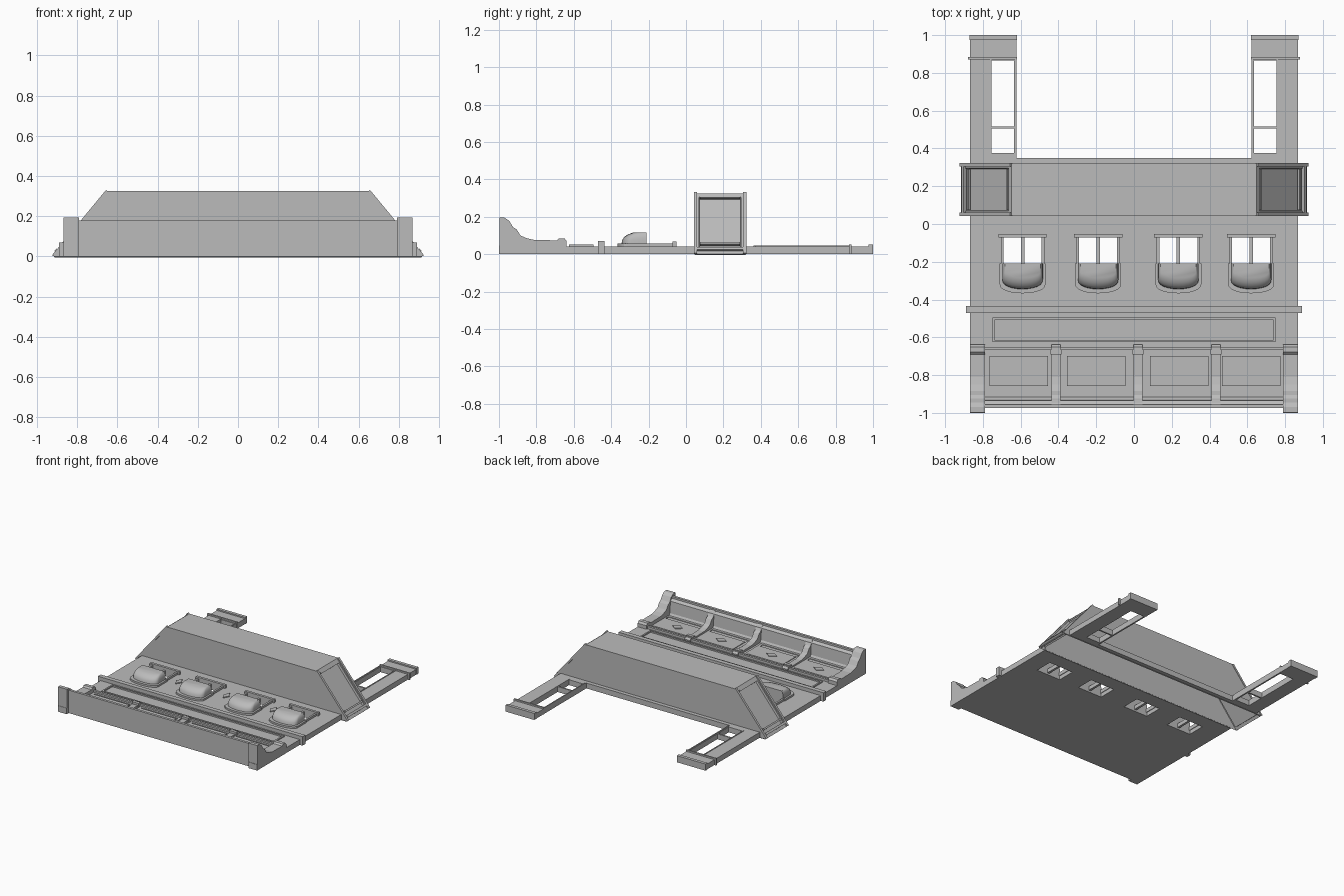
import bpy
import bmesh
import math
from mathutils import Vector

if "Cube" in bpy.data.objects:
    bpy.data.objects.remove(bpy.data.objects["Cube"], do_unlink=True)

grey = bpy.data.materials.new("stone_grey")
grey.use_nodes = True
grey.diffuse_color = (0.5, 0.5, 0.5, 1)
grey.node_tree.nodes["Principled BSDF"].inputs["Base Color"].default_value = (0.5, 0.5, 0.5, 1)


def finish(name, bm):
    bmesh.ops.recalc_face_normals(bm, faces=bm.faces)
    mesh = bpy.data.meshes.new(name)
    bm.to_mesh(mesh)
    bm.free()
    mesh.materials.append(grey)
    obj = bpy.data.objects.new(name, mesh)
    bpy.context.collection.objects.link(obj)
    return obj


def loft(name, rings):
    """Closed solid through rings of equal point count."""
    bm = bmesh.new()
    rows = [[bm.verts.new(p) for p in ring] for ring in rings]
    n = len(rows[0])
    for a, b in zip(rows, rows[1:]):
        for i in range(n):
            j = (i + 1) % n
            bm.faces.new((a[i], a[j], b[j], b[i]))
    bm.faces.new(rows[0][::-1])
    bm.faces.new(rows[-1])
    return finish(name, bm)


def box(name, x0, x1, y0, y1, z0, z1):
    base = [(x0, y0), (x1, y0), (x1, y1), (x0, y1)]
    return loft(name, [[(x, y, z) for x, y in base] for z in (z0, z1)])


def plate(name, outline, z0, z1):
    return loft(name, [[(x, y, z) for x, y in outline] for z in (z0, z1)])


def slab(name, xs, ys, z0, z1, is_hole):
    """Flat slab on a grid of cuts, leaving out the cells that are holes."""
    bm = bmesh.new()
    grid = {(x, y): bm.verts.new((x, y, z1)) for x in xs for y in ys}
    for xa, xb in zip(xs, xs[1:]):
        for ya, yb in zip(ys, ys[1:]):
            if not is_hole((xa + xb) / 2, (ya + yb) / 2):
                bm.faces.new([grid[p] for p in ((xa, ya), (xb, ya), (xb, yb), (xa, yb))])
    obj = finish(name, bm)
    if obj.data.polygons[0].normal.z < 0:
        obj.data.flip_normals()
    mod = obj.modifiers.new("thickness", "SOLIDIFY")
    mod.thickness = z1 - z0
    mod.offset = -1
    return obj


def frame(name, x0, x1, y0, y1, w, z0, z1):
    xs, ys = [x0, x0 + w, x1 - w, x1], [y0, y0 + w, y1 - w, y1]
    return slab(name, xs, ys, z0, z1,
                lambda x, y: x0 + w < x < x1 - w and y0 + w < y < y1 - w)


def diamond(name, x, y, w, h):
    plate(name, [(x - w, y), (x, y - h), (x + w, y), (x, y + h)], TOP - 0.005, TOP + 0.007)


TOP = 0.042
W = 0.867
windows = (-0.59, -0.19, 0.235, 0.62)

# Main wall with four window openings
cuts = sorted([-W, W] + [c + s * 0.105 for c in windows for s in (-1, 1)])
slab("main_wall", cuts, [-0.96, -0.21, -0.07, 0.05], 0, TOP,
     lambda x, y: -0.21 < y < -0.07 and any(abs(x - c) < 0.105 for c in windows))
box("upper_wall_strip", -W, W, 0.315, 0.35, 0, TOP)

# Windows with surround, lintel, mullion and rounded balcony
for c in windows:
    for s in (-1, 1):
        box("window_jamb", *sorted((c + s * 0.1, c + s * 0.115)), -0.22, -0.06, 0.03, 0.058)
    box("window_lintel", c - 0.128, c + 0.128, -0.072, -0.052, 0.03, 0.068)
    box("window_mullion", c - 0.009, c + 0.009, -0.21, -0.07, 0.015, 0.045)
    arc = [math.pi * i / 12 for i in range(13)]

    def bowl(half, side, low, top=-0.21):
        pts = [(c - half * math.cos(a), side - (side - low) * math.sin(a) ** 0.8) for a in arc[1:-1]]
        return [(c - half, top), (c - half, side)] + pts + [(c + half, side), (c + half, top)]

    plate("balcony_backing", bowl(0.122, -0.315, -0.367), 0.03, 0.056)
    levels = [(0.107, -0.295, -0.345, 0.05), (0.107, -0.293, -0.342, 0.075),
              (0.105, -0.285, -0.33, 0.093), (0.101, -0.27, -0.31, 0.106),
              (0.094, -0.255, -0.285, 0.115)]
    body = loft("window_balcony", [[(x, y, z) for x, y in bowl(h, s, l)] for h, s, l, z in levels])
    for poly in body.data.polygons:
        poly.use_smooth = True
    body.data.set_sharp_from_angle(angle=math.radians(40))

for x in (-0.395, 0.018, 0.428):
    diamond("wall_diamond", x, -0.17, 0.025, 0.042)

# String course and long sign panel
box("string_course", -0.89, 0.89, -0.47, -0.435, 0, 0.07)
frame("long_panel_frame", -0.75, 0.75, -0.625, -0.495, 0.012, 0.03, 0.052)

# Cornice with curved brackets
box("frieze_moulding", -0.79, 0.79, -0.668, -0.65, 0.03, 0.06)
curve = [(-0.97, 0.195), (-0.945, 0.178), (-0.925, 0.145), (-0.905, 0.132), (-0.885, 0.1),
         (-0.85, 0.085), (-0.81, 0.076), (-0.69, 0.074), (-0.678, 0.085), (-0.65, 0.085),
         (-0.638, 0.07), (-0.638, 0)]


def bracket(name, x0, x1, front, drop):
    side = [(front, 0), (front, 0.195 - drop)] + [(y, z - drop if z > 0.03 else z) for y, z in curve]
    loft(name, [[(x, y, z) for y, z in side] for x in (x0, x1)])


for s in (-1, 1):
    x0, x1 = sorted((s * 0.79, s * W))
    bracket("end_bracket", x0, x1, -0.997, 0)
    box("end_bracket_foot", x0, x1, -1.0, -0.96, 0, 0.047)
for x in (-0.412, 0.022, 0.435):
    bracket("middle_bracket", x - 0.024, x + 0.024, -0.975, 0.016)
    box("bracket_head", x - 0.029, x + 0.029, -0.69, -0.664, 0.03, 0.075)
cornice = [(-0.975, 0), (-0.975, 0.18), (-0.955, 0.18), (-0.955, 0.165), (-0.935, 0.15),
           (-0.928, 0.06), (-0.915, 0.04), (-0.915, 0)]
loft("cornice", [[(x, y, z) for y, z in cornice] for x in (-0.8, 0.8)])

# Framed panels with diamonds between the brackets
for x in (-0.61, -0.2, 0.24, 0.62):
    frame("cornice_panel_rim", x - 0.178, x + 0.178, -0.915, -0.665, 0.02, 0.03, 0.047)
    box("cornice_panel", x - 0.155, x + 0.155, -0.857, -0.7, 0.03, 0.05)
    diamond("cornice_diamond", x, -0.78, 0.045, 0.033)
    bpy.context.collection.objects[-1].location.z = 0.006

# Hollow projecting bay, open below, with recessed sloping ends
foot, head = Vector((0.917, 0)), Vector((0.648, 0.325))
bm = bmesh.new()
section = [(-foot.x, foot.y), (-head.x, head.y), (head.x, head.y), (foot.x, foot.y)]
front = [bm.verts.new((x, 0.045, z)) for x, z in section]
back = [bm.verts.new((x, 0.32, z)) for x, z in section]
bm.faces.new(front[::-1])
bm.faces.new(back)
strips = [bm.faces.new((front[i], front[i + 1], back[i + 1], back[i])) for i in range(3)]
bmesh.ops.recalc_face_normals(bm, faces=bm.faces)
for end in (strips[0], strips[2]):
    bmesh.ops.inset_individual(bm, faces=[end], thickness=0.035, depth=0)
    bmesh.ops.inset_individual(bm, faces=[end], thickness=0.004, depth=-0.016)
bay = finish("projecting_bay", bm)
if max(bay.data.polygons, key=lambda p: p.center.z).normal.z < 0:
    bay.data.flip_normals()
shell = bay.modifiers.new("shell", "SOLIDIFY")
shell.thickness = 0.008
shell.offset = -1

# Raised trim lying on the sloping ends of the bay
along = (head - foot).normalized()
out = Vector((along.y, -along.x))
length = (head - foot).length
trims = [("bay_side_trim", 0.0, length, 0.042, 0.06, 0.01),
         ("bay_side_trim", 0.0, length, 0.305, 0.323, 0.01),
         ("bay_sill", 0.022, 0.04, 0.06, 0.305, 0.014),
         ("bay_sill", 0.062, 0.075, 0.075, 0.29, 0.01),
         ("bay_window_rim", length - 0.035, length - 0.025, 0.075, 0.29, 0.006)]
for s in (-1, 1):
    for name, t0, t1, y0, y1, h in trims:
        quad = [foot + along * t + out * d for t, d in ((t0, -0.006), (t1, -0.006), (t1, h), (t0, h))]
        loft(name, [[(s * p.x, y, max(p.y, 0)) for p in quad] for y in (y0, y1)])

# Side wings with tall openings, transom and cap
for s in (-1, 1):
    xs = sorted(s * x for x in (0.622, 0.634, 0.755, W))
    slab("side_wing", xs, [0.35, 0.375, 0.505, 0.517, 0.865, 0.99], 0, TOP,
         lambda x, y: 0.634 < abs(x) < 0.755 and (0.375 < y < 0.505 or 0.517 < y < 0.865))
    box("wing_ledge", *sorted((s * 0.62, s * 0.88)), 0.872, 0.885, 0, 0.053)
    box("wing_cap", *sorted((s * 0.62, s * 0.87)), 0.975, 1.0, 0, 0.052)
    box("wing_inner_trim", *sorted((s * 0.622, s * 0.63)), 0.36, 0.872, 0.03, 0.047)
    box("wing_outer_trim", *sorted((s * 0.755, s * 0.762)), 0.37, 0.872, 0.03, 0.046)
